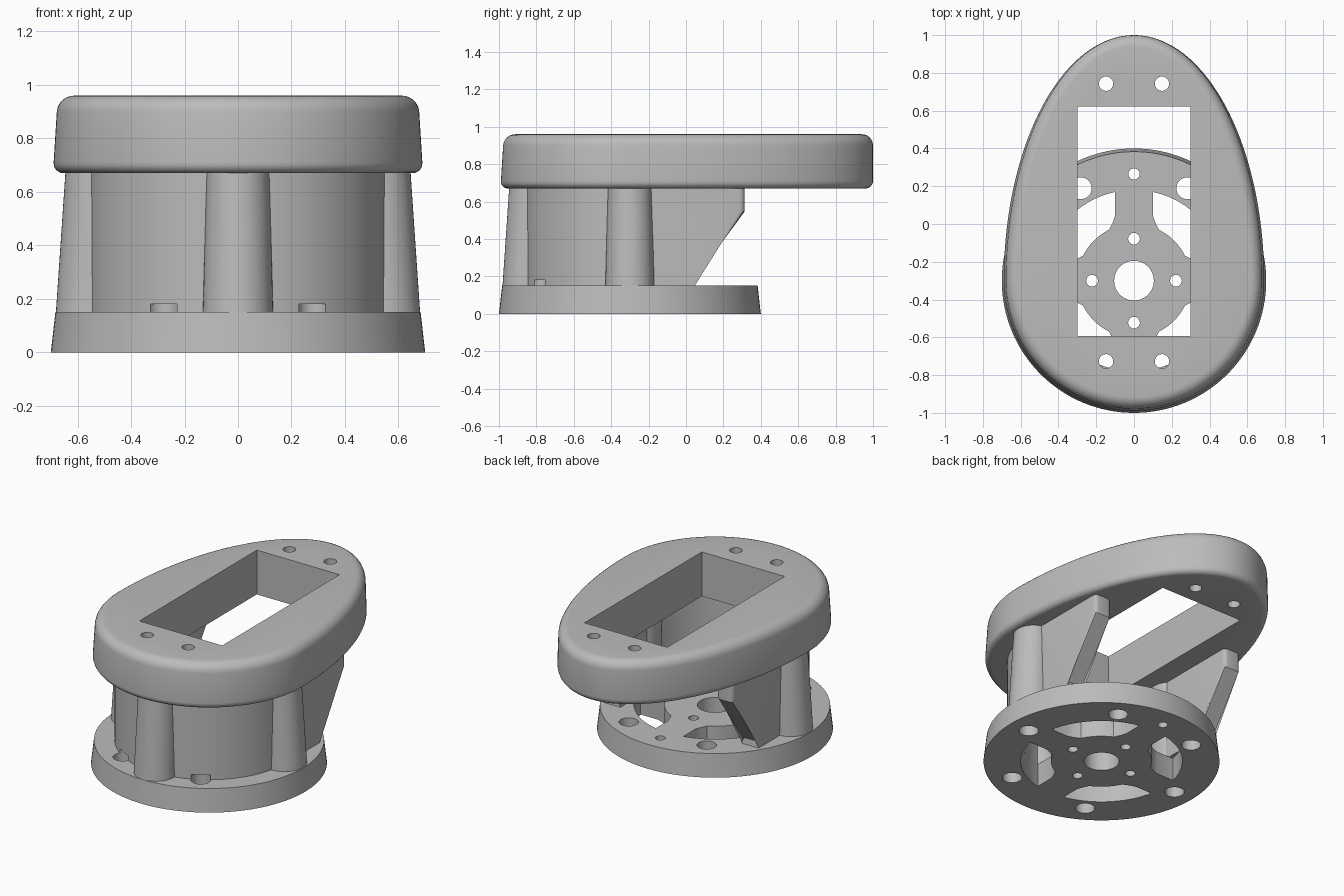
import bpy, bmesh, math
from math import sin, cos, pi, radians

if "Cube" in bpy.data.objects:
    bpy.data.objects.remove(bpy.data.objects["Cube"])

grey = bpy.data.materials.new("plain_grey")
grey.use_nodes = True
COLOUR = (0.5, 0.5, 0.5, 1)
grey.diffuse_color = COLOUR
grey.node_tree.nodes["Principled BSDF"].inputs["Base Color"].default_value = COLOUR

AXIS = -0.3          # y of the round base's centre
DISC_TOP, PLATE_LOW, PLATE_TOP = 0.15, 0.67, 0.96


def loft(bm, rings):
    """Skin a stack of equal-length closed rings and cap both ends."""
    loops = [[bm.verts.new(p) for p in ring] for ring in rings]
    n = len(loops[0])
    for a, b in zip(loops, loops[1:]):
        for i in range(n):
            j = (i + 1) % n
            bm.faces.new((a[i], a[j], b[j], b[i]))
    bm.faces.new(loops[0][::-1])
    bm.faces.new(loops[-1])


def prism(bm, outline, z0, z1):
    loft(bm, [[(x, y, z) for x, y in outline] for z in (z0, z1)])


def circle(x, y, r, n=48):
    return [(x + r * cos(2 * pi * i / n), y + r * sin(2 * pi * i / n)) for i in range(n)]


def arc(r, a0, a1, n):
    angles = [radians(a0 + (a1 - a0) * i / n) for i in range(n + 1)]
    return [(r * cos(a), r * sin(a)) for a in angles]


def polar(r, degrees):
    return r * cos(radians(degrees)), AXIS + r * sin(radians(degrees))


def finish(name, bm):
    bmesh.ops.recalc_face_normals(bm, faces=bm.faces)
    mesh = bpy.data.meshes.new(name)
    bm.to_mesh(mesh)
    bm.free()
    mesh.materials.append(grey)
    ob = bpy.data.objects.new(name, mesh)
    bpy.context.collection.objects.link(ob)
    return ob


def activate(ob):
    bpy.ops.object.select_all(action='DESELECT')
    ob.select_set(True)
    bpy.context.view_layer.objects.active = ob


def cut(ob, cutter):
    activate(ob)
    mod = ob.modifiers.new("cut", 'BOOLEAN')
    mod.operation, mod.solver, mod.object = 'DIFFERENCE', 'EXACT', cutter
    bpy.ops.object.modifier_apply(modifier=mod.name)


parts = []

# Round base disc with a slight taper
bm = bmesh.new()
loft(bm, [[(x, y, z) for x, y in circle(0, AXIS, r, 128)]
          for r, z in ((0.70, 0), (0.683, DISC_TOP))])
base = finish("base_disc", bm)
parts.append(base)

# Base cutter: centre hole, screw holes and four curved slots between spokes
bm = bmesh.new()
prism(bm, circle(0, AXIS, 0.105), -0.1, 0.3)
for k in range(4):
    x, y = polar(0.222, 90 * k)
    prism(bm, circle(x, y, 0.031, 24), -0.1, 0.3)
    slot = arc(0.48, 12, 78, 20) + [(0.1, 0.345), (0.112, 0.31)]
    slot += arc(0.3, 64, 26, 12) + [(0.31, 0.112), (0.345, 0.1)]
    t = k * pi / 2
    turned = [(x * cos(t) - y * sin(t), AXIS + x * sin(t) + y * cos(t)) for x, y in slot]
    prism(bm, turned, -0.1, 0.3)
prism(bm, circle(0, AXIS + 0.565, 0.03, 24), -0.1, 0.3)
base_cutter = finish("base_cutter", bm)

# Six bolt holes that also form low pockets in the wall and columns
bm = bmesh.new()
for k in range(6):
    x, y = polar(0.565, 60 * k)
    prism(bm, circle(x, y, 0.058, 32), -0.1, 0.18)
bolt_cutter = finish("bolt_cutter", bm)
cut(base, base_cutter)
cut(base, bolt_cutter)

# Half-round wall around the front
bm = bmesh.new()
half = arc(0.56, 180, 360, 64) + arc(0.48, 360, 180, 64)
prism(bm, [(x, y + AXIS) for x, y in half], DISC_TOP, PLATE_LOW + 0.01)
wall = finish("front_wall", bm)
cut(wall, bolt_cutter)
parts.append(wall)

# Tapered columns at the front and both sides
for name, angle in (("front", 270), ("left", 0), ("right", 180)):
    bm = bmesh.new()
    rings = []
    for dist, r, z in ((0.55, 0.131, DISC_TOP), (0.527, 0.118, PLATE_LOW + 0.01)):
        x, y = polar(dist, angle)
        rings.append([(px, py, z) for px, py in circle(x, y, r)])
    loft(bm, rings)
    column = finish(name + "_column", bm)
    cut(column, bolt_cutter)
    parts.append(column)

# Side arms reaching back under the plate, with rounded rear edges
side = [(AXIS, DISC_TOP), (0.05, DISC_TOP), (0.045, 0.19), (0.313, 0.545),
        (0.313, PLATE_LOW + 0.01), (AXIS, PLATE_LOW + 0.01)]
for name, s in (("left", 1), ("right", -1)):
    bm = bmesh.new()
    loft(bm, [[(s * x, y, z) for y, z in side] for x in (0.44, 0.56)])
    rear = [e for e in bm.edges
            if abs(e.verts[0].co.x - e.verts[1].co.x) < 0.001
            and all(v.co.y > 0 and v.co.z > DISC_TOP + 0.02 for v in e.verts)]
    bmesh.ops.bevel(bm, geom=rear, offset=0.025, segments=4, profile=0.5, affect='EDGES')
    arm = finish(name + "_arm", bm)
    cut(arm, bolt_cutter)
    parts.append(arm)


# Egg-shaped top plate: semicircle in front, long half ellipse behind
def egg(inset, draft, z, n=160):
    ring = []
    for i in range(n):
        a = 2 * pi * i / n
        width = 0.692 - inset - draft
        length = 1.3 - inset if sin(a) > 0 else width
        ring.append((width * cos(a), AXIS + length * sin(a), z))
    return ring


def plate_ring(inset, z):
    return egg(inset, 0.018 * (z - PLATE_LOW) / (PLATE_TOP - PLATE_LOW), z)


LOW_R, TOP_R, STEPS = 0.04, 0.06, 6
quarter = [pi / 2 * i / STEPS for i in range(STEPS + 1)]
rings = [plate_ring(LOW_R * (1 - sin(a)), PLATE_LOW + LOW_R * (1 - cos(a))) for a in quarter]
rings += [plate_ring(TOP_R * (1 - cos(a)), PLATE_TOP - TOP_R * (1 - sin(a))) for a in quarter]
bm = bmesh.new()
loft(bm, rings)
plate = finish("top_plate", bm)
parts.append(plate)

# Plate cutter: rectangular window and four screw holes
bm = bmesh.new()
prism(bm, [(-0.3, -0.592), (0.3, -0.592), (0.3, 0.623), (-0.3, 0.623)], 0.5, 1.1)
for x in (-0.148, 0.148):
    for y in (-0.727, 0.743):
        prism(bm, circle(x, y, 0.038, 32), 0.5, 1.1)
plate_cutter = finish("plate_cutter", bm)
cut(plate, plate_cutter)

for cutter in (base_cutter, bolt_cutter, plate_cutter):
    bpy.data.objects.remove(cutter)
for ob in parts:
    activate(ob)
    bpy.ops.object.shade_smooth_by_angle(angle=radians(30))
